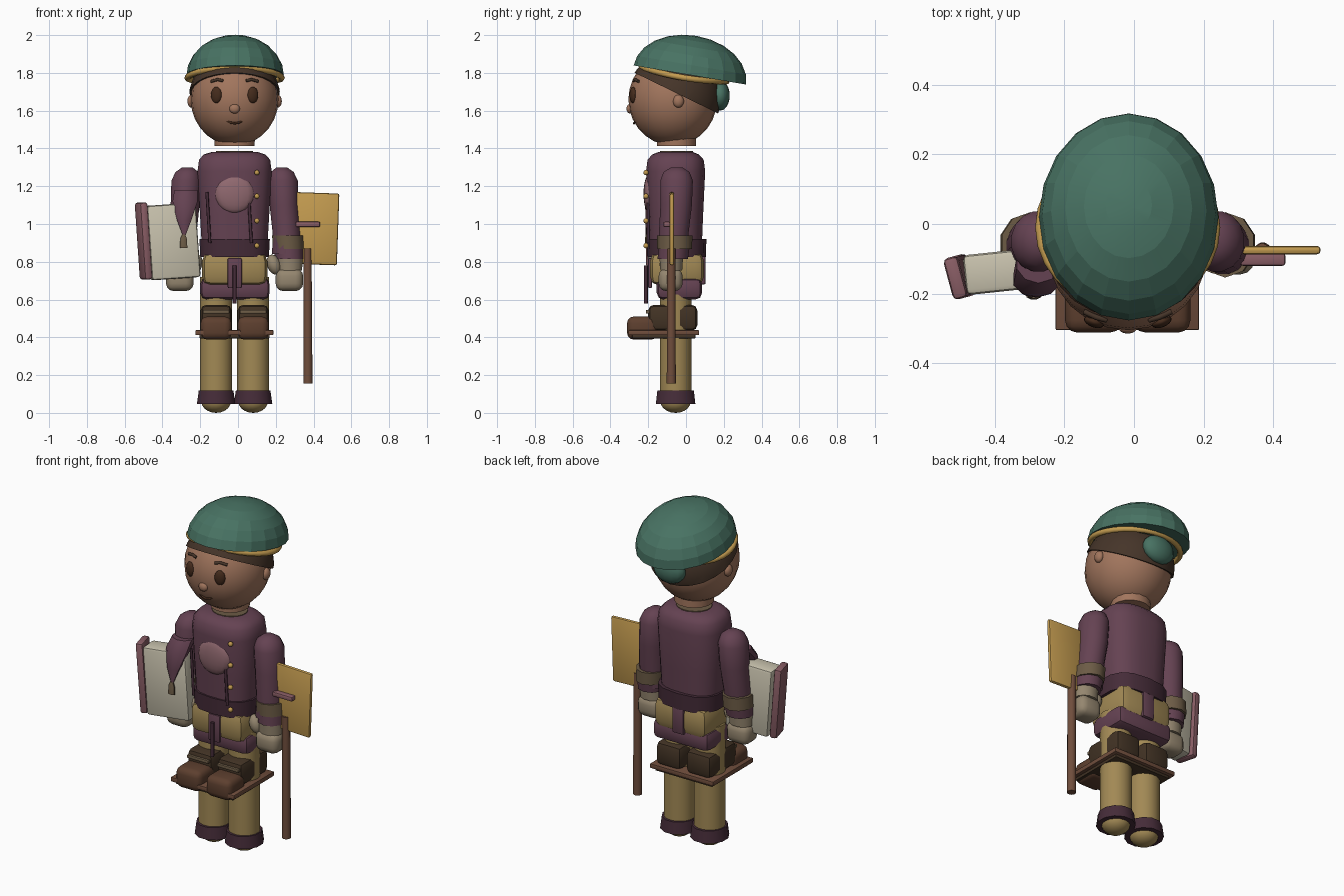
import bpy, bmesh, math
from mathutils import Matrix, Vector, Euler

if "Cube" in bpy.data.objects:
    bpy.data.objects.remove(bpy.data.objects["Cube"])

CX = -0.018   # body centre line


def rgb(name, r, g, b):
    m = bpy.data.materials.new(name)
    m.diffuse_color = (r, g, b, 1)
    m.use_nodes = True
    m.node_tree.nodes["Principled BSDF"].inputs["Base Color"].default_value = m.diffuse_color
    return m


SKIN = rgb("skin", .36, .18, .11)
HAIR = rgb("hair", .06, .035, .022)
GREEN = rgb("green", .065, .17, .125)
GOLD = rgb("gold", .55, .33, .08)
TAN = rgb("tan", .36, .25, .09)
PURPLE = rgb("purple", .13, .055, .085)
DARK = rgb("dark_purple", .06, .025, .04)
ROSE = rgb("rose", .25, .11, .13)
PINK = rgb("pink", .28, .14, .16)
OLIVE = rgb("olive", .15, .105, .06)
GLOVE = rgb("glove", .30, .24, .16)
CREAM = rgb("cream", .58, .54, .42)
BOOT = rgb("boot", .055, .033, .018)
TOE = rgb("toe", .11, .05, .028)
WOOD = rgb("wood", .16, .075, .045)
EYE = rgb("eye", .06, .025, .012)


def finish(name, bm, mat, angle=40):
    bmesh.ops.recalc_face_normals(bm, faces=bm.faces)
    me = bpy.data.meshes.new(name)
    bm.to_mesh(me)
    bm.free()
    me.materials.append(mat)
    ob = bpy.data.objects.new(name, me)
    bpy.context.collection.objects.link(ob)
    bpy.ops.object.select_all(action='DESELECT')
    ob.select_set(True)
    bpy.context.view_layer.objects.active = ob
    if angle:
        bpy.ops.object.shade_smooth_by_angle(angle=math.radians(angle))
    return ob


def place(bm, loc, size, rot=(0, 0, 0)):
    m = Matrix.Translation(loc) @ Euler([math.radians(a) for a in rot]).to_matrix().to_4x4()
    bmesh.ops.transform(bm, matrix=m @ Matrix.Diagonal((*size, 1)), verts=bm.verts)


def ball(name, loc, size, mat, rot=(0, 0, 0), seg=16, cut=None, angle=40):
    """Ellipsoid; cut=(point, normal) keeps the side the normal points to."""
    bm = bmesh.new()
    bmesh.ops.create_uvsphere(bm, u_segments=seg, v_segments=max(8, seg // 2 + 2), radius=1)
    place(bm, loc, size, rot)
    if cut:
        geom = bm.verts[:] + bm.edges[:] + bm.faces[:]
        r = bmesh.ops.bisect_plane(bm, geom=geom, plane_co=cut[0], plane_no=cut[1], clear_inner=True)
        bmesh.ops.contextual_create(bm, geom=[e for e in r['geom_cut'] if isinstance(e, bmesh.types.BMEdge)])
    return finish(name, bm, mat, angle)


def box(name, lo, hi, mat, bevel=0.0, rot=(0, 0, 0), seg=2):
    bm = bmesh.new()
    bmesh.ops.create_cube(bm, size=1)
    size = [b - a for a, b in zip(lo, hi)]
    bmesh.ops.scale(bm, vec=size, verts=bm.verts)
    if bevel:
        bmesh.ops.bevel(bm, geom=bm.edges[:], offset=bevel, segments=seg, profile=.5, affect='EDGES')
    place(bm, [(a + b) / 2 for a, b in zip(lo, hi)], (1, 1, 1), rot)
    return finish(name, bm, mat)


def loft(name, rings, mat, n=16, power=1.0, angle=40):
    """Stacked rings (x, y, z, rx, ry); power < 1 makes them squarer."""
    bm = bmesh.new()
    loops = []
    for x, y, z, rx, ry in rings:
        loop = []
        for i in range(n):
            a = 2 * math.pi * (i + .5) / n
            c, s = math.cos(a), math.sin(a)
            loop.append(bm.verts.new((x + rx * math.copysign(abs(c) ** power, c),
                                      y + ry * math.copysign(abs(s) ** power, s), z)))
        loops.append(loop)
    for a, b in zip(loops, loops[1:]):
        for i in range(n):
            bm.faces.new((a[i], a[(i + 1) % n], b[(i + 1) % n], b[i]))
    bm.faces.new(loops[0])
    bm.faces.new(loops[-1])
    return finish(name, bm, mat, angle)


def tube(name, pts, r, mat, cyclic=False):
    cu = bpy.data.curves.new(name, 'CURVE')
    cu.dimensions = '3D'
    cu.bevel_depth, cu.bevel_resolution, cu.use_fill_caps = r, 2, True
    sp = cu.splines.new('POLY')
    sp.points.add(len(pts) - 1)
    for p, q in zip(sp.points, pts):
        p.co = (*q, 1)
    sp.use_cyclic_u = cyclic
    cu.materials.append(mat)
    ob = bpy.data.objects.new(name, cu)
    bpy.context.collection.objects.link(ob)
    bpy.ops.object.select_all(action='DESELECT')
    ob.select_set(True)
    bpy.context.view_layer.objects.active = ob
    bpy.ops.object.convert(target='MESH')


# head, neck and face
ball("head", (CX, -.07, 1.66), (.232, .235, .245), SKIN, seg=24)
loft("neck", [(CX, -.05, 1.412, .108, .105), (CX, -.05, 1.48, .11, .105)], SKIN)
ball("nose", (CX, -.297, 1.61), (.028, .018, .025), SKIN)
tube("mouth", [(CX + x, -.297 + abs(x) * .25 + .021, 1.533 + 8 * x * x) for x in (-.04, -.02, 0, .02, .04)], .006, EYE)
for s, side in ((-1, "left"), (1, "right")):
    ball(side + "_eye", (CX + s * .097, -.281, 1.683), (.03, .016, .043), EYE, rot=(0, 0, s * 20))
    ball(side + "_ear", (CX + s * .228, -.04, 1.65), (.022, .029, .034), SKIN)
    tube(side + "_brow", [(CX + s * .06, -.276, 1.758), (CX + s * .09, -.268, 1.765), (CX + s * .125, -.252, 1.755)], .008, HAIR)

# hair, bun and beret
ball("hair", (CX, -.065, 1.665), (.243, .25, .245), HAIR, seg=24, cut=((0, -.24, 1.785), (0, .19, .39)))
ball("hair_bun", (CX, .18, 1.68), (.10, .052, .08), GREEN, seg=14)
tilt = math.radians(-9.6)
n = Vector((0, -math.sin(tilt), math.cos(tilt)))
n = Vector((0, .1, .59)).normalized()
ball("beret", (CX + .003, .02, 1.787), (.258, .302, .212), GREEN, rot=(-9.6, 0, 0), seg=20,
     cut=(Vector((0, .02, 1.789)), n), angle=12)
trim = []
for i in range(28):
    a = 2 * math.pi * i / 28
    y = -.01 + .225 * math.sin(a)
    trim.append((CX + .25 * math.cos(a), y, 1.787 - .167 * (y - .02) - .018 * math.cos(a) ** 2))
tube("beret_trim", trim, .016, GOLD, True)

# torso, chest patch, buttons and belt
loft("torso", [(CX, -.055, .88, .175, .14), (CX, -.055, 1.05, .185, .147), (CX, -.055, 1.28, .198, .158),
               (CX, -.055, 1.34, .19, .15), (CX, -.055, 1.368, .165, .125), (CX, -.055, 1.382, .12, .09)],
     PURPLE, n=20, power=.75)
ball("chest_patch", (CX, -.195, 1.16), (.102, .03, .102), PINK)
for z in (1.272, 1.147, 1.017, .885):
    ball("button", (.10, -.212, z), (.014, .014, .014), GOLD, seg=10)
for x in (-.165, .055):
    tube("chest_strap", [(x, -.2, 1.17), (x + .016, -.2, .9)], .008, DARK)
loft("belt", [(CX, -.05, .825, .185, .155), (CX, -.05, .92, .19, .158)], DARK, n=14, power=.75)
loft("collar_disc", [(CX, -.05, 1.375, .1, .09), (CX, -.05, 1.386, .1, .09)], OLIVE)

# hips
box("hips", (-.19, -.19, .675), (.155, .095, .85), TAN, .045)
box("hip_roll", (-.2, -.155, .6), (.168, .085, .715), PURPLE, .035)
box("front_panel", (-.055, -.2, .66), (.02, -.18, .82), PURPLE, .008)
box("back_panel", (-.055, .08, .68), (.02, .104, .83), PURPLE, .008)
tube("front_strap", [(CX, -.212, .58), (CX, -.212, .78)], .01, DARK)

for s, side in ((-1, "left"), (1, "right")):
    # arms, cuffs and gloves
    def A(dx, y, z, rx, ry):
        return (CX + s * dx, y, z, rx, ry)
    loft(side + "_arm", [A(.27, -.07, .84, .073, .075), A(.275, -.065, .95, .075, .08), A(.262, -.052, 1.1, .078, .085),
                         A(.256, -.05, 1.23, .08, .088), A(.252, -.05, 1.275, .062, .07), A(.25, -.05, 1.3, .028, .03)], PURPLE)
    loft(side + "_cuff", [A(.285, -.06, .868, .085, .092), A(.28, -.06, .94, .086, .094)], OLIVE, n=10)
    loft(side + "_inner_cuff", [A(.288, -.07, .815, .078, .08), A(.286, -.065, .87, .08, .083)], PURPLE, n=10)
    loft(side + "_glove_band", [A(.29, -.078, .755, .07, .06), A(.29, -.078, .815, .072, .064)], GLOVE, n=12)
    x = CX + s * .29
    box(side + "_fist", (x - .073, -.145, .645), (x + .073, -.018, .765), GLOVE, .04, seg=3)
    ball(side + "_thumb", (CX + s * .208, -.1, .785), (.036, .04, .055), GLOVE, rot=(0, s * -20, 0))

    # legs and trouser hems
    x = CX + s * .098
    loft(side + "_leg", [(x, -.055, .06, .086, .084), (x, -.055, .72, .086, .084)], TAN, n=20)
    loft(side + "_hem", [(x, -.055, .048, .105, .108), (x, -.055, .118, .095, .1)], DARK, n=12)
    ball(side + "_foot", (x, -.055, .06), (.078, .08, .06), TAN)

    # boots
    box(side + "_boot_shaft", (x - .082, -.2, .435), (x + .082, .06, .572), BOOT, .03)
    box(side + "_boot_toe", (x - .082, -.312, .388), (x + .082, -.15, .51), TOE, .035, seg=3)
    box(side + "_boot_strap", (x - .07, -.212, .525), (x + .07, -.19, .545), OLIVE, .005)

# foot board
box("board", (-.225, -.305, .412), (.187, .07, .438), WOOD, .004)
box("board_underside", (-.205, -.285, .395), (.167, .05, .414), BOOT, .004)

# book held at the left
box("book_pages", (-.475, -.19, .71), (-.215, -.075, 1.105), CREAM, .015, rot=(0, -4, 6))
box("book_spine", (-.522, -.213, .705), (-.478, -.09, 1.115), ROSE, .015, rot=(0, -4, 15))

# hanging sleeve tip with tassel
loft("sleeve_tip", [(-.285, -.205, .935, .006, .006), (-.285, -.195, 1.02, .04, .015),
                    (-.28, -.16, 1.12, .07, .05), (-.275, -.11, 1.18, .065, .06)], PURPLE, n=10)
loft("tassel", [(-.288, -.206, .873, .022, .012), (-.288, -.206, .925, .018, .012), (-.287, -.206, .945, .008, .008)], OLIVE, n=8)

# board, handle and cane at the right
box("tablet", (.30, -.087, .785), (.53, -.063, 1.165), GOLD, .01, rot=(0, 2, 0))
box("tablet_handle", (.305, -.12, .984), (.435, -.083, 1.012), ROSE, .008)
loft("cane", [(.37, -.078, .155, .025, .025), (.368, -.078, .87, .022, .022)], WOOD, n=12)
